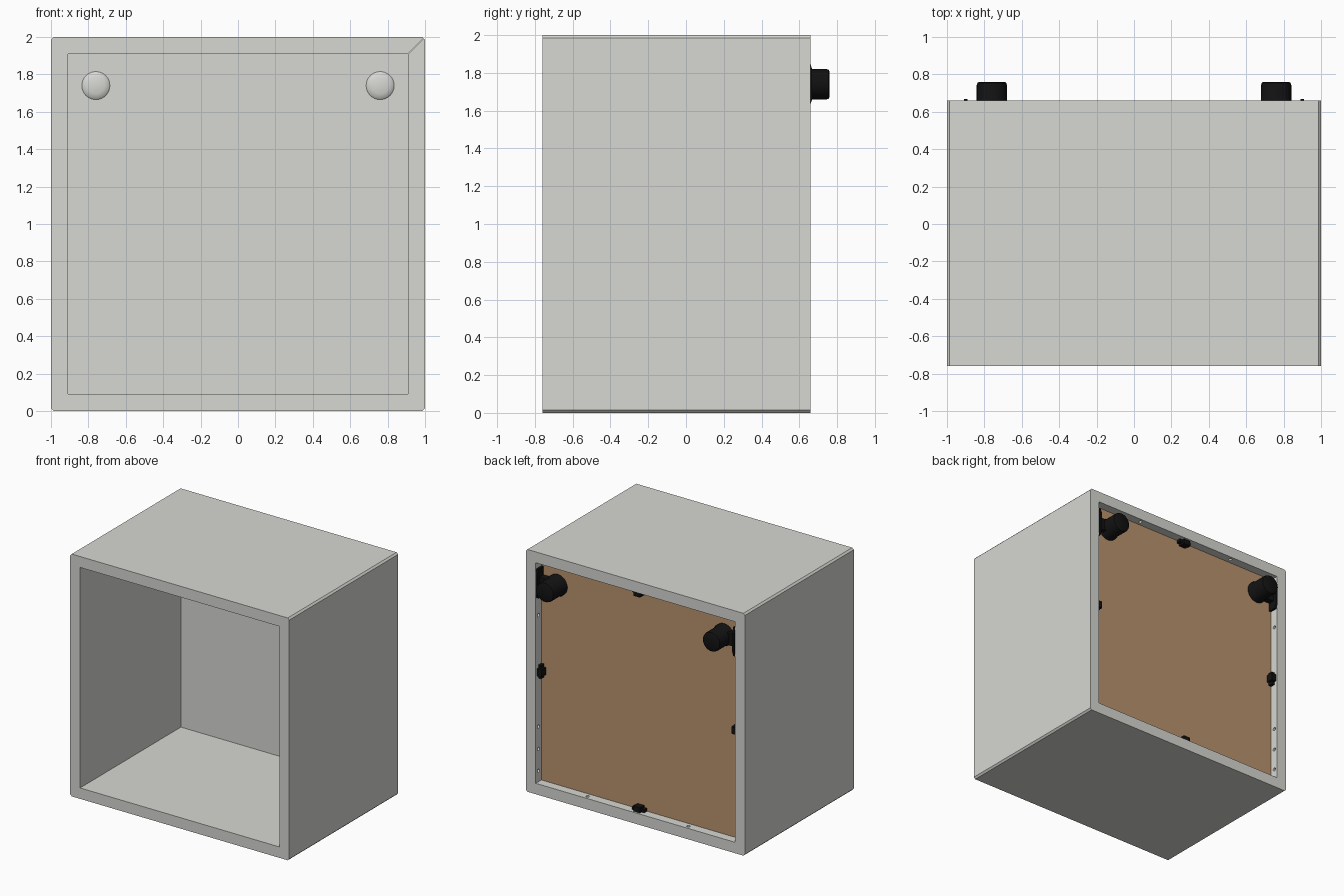
import bpy, bmesh, math
from mathutils import Matrix, Vector

if "Cube" in bpy.data.objects:
    bpy.data.objects.remove(bpy.data.objects["Cube"])

FRONT, BACK = -0.76, 0.66      # cabinet depth range
INNER = 0.91                   # half size of the opening
PANEL_F, PANEL_B = 0.555, 0.587


def material(name, rgb):
    m = bpy.data.materials.new(name)
    m.diffuse_color = (*rgb, 1)
    m.use_nodes = True
    m.node_tree.nodes["Principled BSDF"].inputs["Base Color"].default_value = m.diffuse_color
    return m


GREY = material("light_grey", (0.68, 0.68, 0.65))
BROWN = material("hardboard_brown", (0.48, 0.29, 0.155))
BLACK = material("black_plastic", (0.006, 0.006, 0.006))


def finish(name, bm, *mats, smooth=False):
    bmesh.ops.recalc_face_normals(bm, faces=bm.faces)
    mesh = bpy.data.meshes.new(name)
    bm.to_mesh(mesh)
    bm.free()
    ob = bpy.data.objects.new(name, mesh)
    bpy.context.collection.objects.link(ob)
    for m in mats:
        mesh.materials.append(m)
    if smooth:
        bpy.ops.object.select_all(action='DESELECT')
        ob.select_set(True)
        bpy.context.view_layer.objects.active = ob
        bpy.ops.object.shade_smooth_by_angle(angle=math.radians(35))
    return ob


def add_box(bm, lo, hi, mat=Matrix()):
    lo, hi = Vector(lo), Vector(hi)
    scale = Matrix.Diagonal((*(hi - lo), 1))
    bmesh.ops.create_cube(bm, size=1, matrix=mat @ Matrix.Translation((lo + hi) / 2) @ scale)


def add_prism(bm, pts, direction):
    face = bm.faces.new([bm.verts.new(p) for p in pts])
    ext = bmesh.ops.extrude_face_region(bm, geom=[face])
    bmesh.ops.translate(bm, vec=direction,
                        verts=[v for v in ext["geom"] if isinstance(v, bmesh.types.BMVert)])
    bm.faces.new([v for v in reversed(face.verts)]) if not face.is_valid else None


def add_lathe(bm, profile, x, z, steps=32):
    """Spin (radius, y) points about the y axis through x, z."""
    verts = [bm.verts.new((x + r, y, z)) for r, y in profile]
    edges = [bm.edges.new(p) for p in zip(verts, verts[1:])]
    bmesh.ops.spin(bm, geom=verts + edges, cent=(x, 0, z), axis=(0, 1, 0),
                   angle=math.tau, steps=steps)
    bmesh.ops.remove_doubles(bm, verts=bm.verts, dist=0.0002)


def wall_frame(k):
    """Quarter turns about the cabinet centre; local -z is the wall, k=0 is the bottom."""
    return Matrix.Translation((0, 0, 1)) @ Matrix.Rotation(k * math.pi / 2, 4, 'Y')


# Four mitred boards with peg holes behind the back panel
names = ["bottom_board", "left_board", "top_board", "right_board"]
profile = [(-INNER, -INNER), (-0.993, -0.993), (-0.986, -1),
           (0.986, -1), (0.993, -0.993), (INNER, -INNER)]
for k, name in enumerate(names):
    frame = wall_frame(k)
    bm = bmesh.new()
    add_prism(bm, [frame @ Vector((x, FRONT, z)) for x, z in profile], (0, BACK - FRONT, 0))
    board = finish(name, bm, GREY)

    heights = [0.18, 0.36, 0.545, 1.465] if k % 2 else None
    cut = bmesh.new()
    for s in (heights or (-0.46, 0.46)):
        if heights:
            side = (frame @ Vector((0, 0, -1))).x
            m = Matrix.Translation((side * 0.915, 0.625, s)) @ Matrix.Rotation(math.pi / 2, 4, 'Y')
        else:
            m = frame @ Matrix.Translation((s, 0.625, -0.915))
        bmesh.ops.create_cone(cut, cap_ends=True, segments=16, radius1=0.014, radius2=0.014,
                              depth=0.09, matrix=m)
    cutter = finish("hole_cutter", cut, GREY)
    cutter.hide_render = True
    mod = board.modifiers.new("peg_holes", 'BOOLEAN')
    mod.object, mod.solver = cutter, 'EXACT'
    bpy.context.view_layer.objects.active = board
    bpy.ops.object.modifier_apply(modifier=mod.name)
    bpy.data.objects.remove(cutter)

# Back panel: grey inside, bare hardboard behind
bm = bmesh.new()
add_box(bm, (-INNER, PANEL_F, 1 - INNER), (INNER, PANEL_B, 1 + INNER))
panel = finish("back_panel", bm, GREY, BROWN)
for p in panel.data.polygons:
    p.material_index = 1 if p.normal.y > 0.5 else 0

# Clips holding the panel at the middle of each board
for k, name in enumerate(["bottom_clip", "left_clip", "top_clip", "right_clip"]):
    f = wall_frame(k)
    bm = bmesh.new()
    add_box(bm, (-0.055, PANEL_B, -INNER), (0.055, 0.625, -0.885), f)
    add_box(bm, (-0.03, PANEL_B, -INNER), (0.03, 0.645, -0.868), f)
    finish(name, bm, BLACK)

# Wall fittings in the upper corners, with caps on the inside of the panel
for side, label in ((-1, "left"), (1, "right")):
    x, z = side * 0.76, 1.74
    bm = bmesh.new()
    add_lathe(bm, [(0, 0.58), (0.088, 0.58), (0.088, 0.605), (0.081, 0.615), (0.081, 0.742),
                   (0.077, 0.755), (0.068, 0.76), (0, 0.76)], x, z)
    finish(label + "_knob", bm, BLACK, smooth=True)

    bm = bmesh.new()
    add_prism(bm, [(side * 0.908, y, h) for y, h in
                   ((PANEL_B, 1.62), (0.655, 1.62), (0.668, 1.66),
                    (0.668, 1.82), (0.655, 1.86), (PANEL_B, 1.86))], (-side * 0.018, 0, 0))
    xs = sorted((x, side * 0.9))
    add_box(bm, (xs[0], PANEL_B, 1.69), (xs[1], 0.64, 1.79))
    finish(label + "_bracket", bm, BLACK)

    bm = bmesh.new()
    add_lathe(bm, [(0, 0.56), (0.075, 0.56), (0.075, 0.55), (0.068, 0.543),
                   (0.045, 0.536), (0, 0.532)], x, z)
    finish(label + "_cap", bm, GREY, smooth=True)
